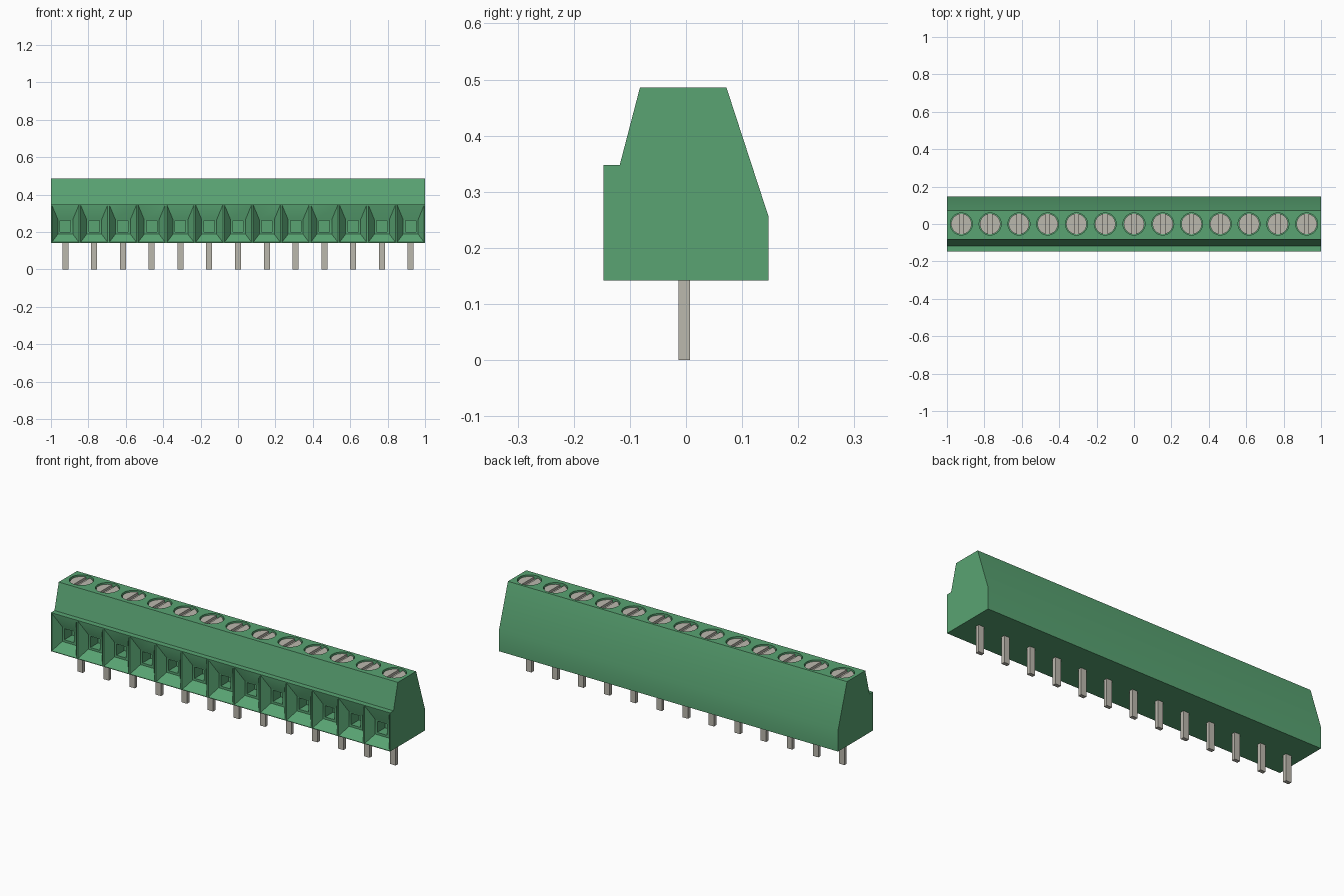
import bpy
import bmesh
from mathutils import Matrix

cube = bpy.data.objects.get("Cube")
if cube:
    bpy.data.objects.remove(cube, do_unlink=True)

POLES = 13
PITCH = 2 / POLES
CENTRES = [(i - (POLES - 1) / 2) * PITCH for i in range(POLES)]


def material(name, rgb):
    mat = bpy.data.materials.new(name)
    mat.use_nodes = True
    mat.diffuse_color = (*rgb, 1)
    mat.node_tree.nodes["Principled BSDF"].inputs["Base Color"].default_value = (*rgb, 1)
    return mat


GREEN = material("green plastic", (0.10, 0.37, 0.17))
METAL = material("grey metal", (0.50, 0.48, 0.42))


def make_object(name, bm, mat):
    bmesh.ops.recalc_face_normals(bm, faces=bm.faces)
    mesh = bpy.data.meshes.new(name)
    bm.to_mesh(mesh)
    bm.free()
    mesh.materials.append(mat)
    obj = bpy.data.objects.new(name, mesh)
    bpy.context.collection.objects.link(obj)
    return obj


def loft(bm, rings):
    """Skin a list of closed point rings and cap both ends."""
    rings = [[bm.verts.new(p) for p in ring] for ring in rings]
    for a, b in zip(rings, rings[1:]):
        for i in range(len(a)):
            j = (i + 1) % len(a)
            bm.faces.new((a[i], a[j], b[j], b[i]))
    bm.faces.new(rings[0])
    bm.faces.new(rings[-1])


def rect(x, half, y, low, high):
    return [(x - half, y, low), (x + half, y, low), (x + half, y, high), (x - half, y, high)]


def box(bm, x, y, z, size):
    mat = Matrix.Translation((x, y, z)) @ Matrix.Diagonal((*size, 1))
    bmesh.ops.create_cube(bm, size=1, matrix=mat)


def cylinder(bm, x, radius, low, high):
    bmesh.ops.create_cone(bm, cap_ends=True, segments=32, radius1=radius, radius2=radius,
                          depth=high - low, matrix=Matrix.Translation((x, 0, (low + high) / 2)))


def cut(obj, cutter):
    """Subtract the cutter, bake the result and drop the cutter."""
    cutter.hide_render = True
    mod = obj.modifiers.new("cut", 'BOOLEAN')
    mod.operation = 'DIFFERENCE'
    mod.solver = 'EXACT'
    mod.object = cutter
    graph = bpy.context.evaluated_depsgraph_get()
    baked = bpy.data.meshes.new_from_object(obj.evaluated_get(graph))
    obj.modifiers.clear()
    obj.data = baked
    bpy.data.objects.remove(cutter, do_unlink=True)


# Housing: side profile extruded along x
profile = [(-0.147, 0.142), (0.147, 0.142), (0.147, 0.256), (0.072, 0.486),
           (-0.082, 0.486), (-0.118, 0.348), (-0.147, 0.348)]
bm = bmesh.new()
loft(bm, [[(x, y, z) for y, z in profile] for x in (-1, 1)])
housing = make_object("housing", bm, GREEN)

# Wire funnels, each narrowing to a stepped socket, and screw wells
bm = bmesh.new()
for x in CENTRES:
    loft(bm, [rect(x, 0.0745, -0.16, 0.134, 0.357),
              rect(x, 0.0725, -0.147, 0.145, 0.345),
              rect(x, 0.040, -0.105, 0.188, 0.266),
              rect(x, 0.028, -0.105, 0.200, 0.260),
              rect(x, 0.028, -0.04, 0.200, 0.260)])
    cylinder(bm, x, 0.059, 0.465, 0.52)
cut(housing, make_object("openings_cutter", bm, GREEN))

# Slotted screw heads sunk in the wells
bm = bmesh.new()
for x in CENTRES:
    cylinder(bm, x, 0.055, 0.45, 0.479)
screws = make_object("screw_heads", bm, METAL)
bm = bmesh.new()
for x in CENTRES:
    box(bm, x, 0, 0.48, (0.022, 0.13, 0.028))
cut(screws, make_object("slot_cutter", bm, METAL))

# Solder pins
bm = bmesh.new()
for x in CENTRES:
    box(bm, x, -0.003, 0.08, (0.032, 0.02, 0.16))
make_object("solder_pins", bm, METAL)

# Crisp edges with smooth round walls
for obj in (housing, screws):
    bpy.ops.object.select_all(action='DESELECT')
    obj.select_set(True)
    bpy.context.view_layer.objects.active = obj
    bpy.ops.object.shade_smooth_by_angle(angle=0.5)
